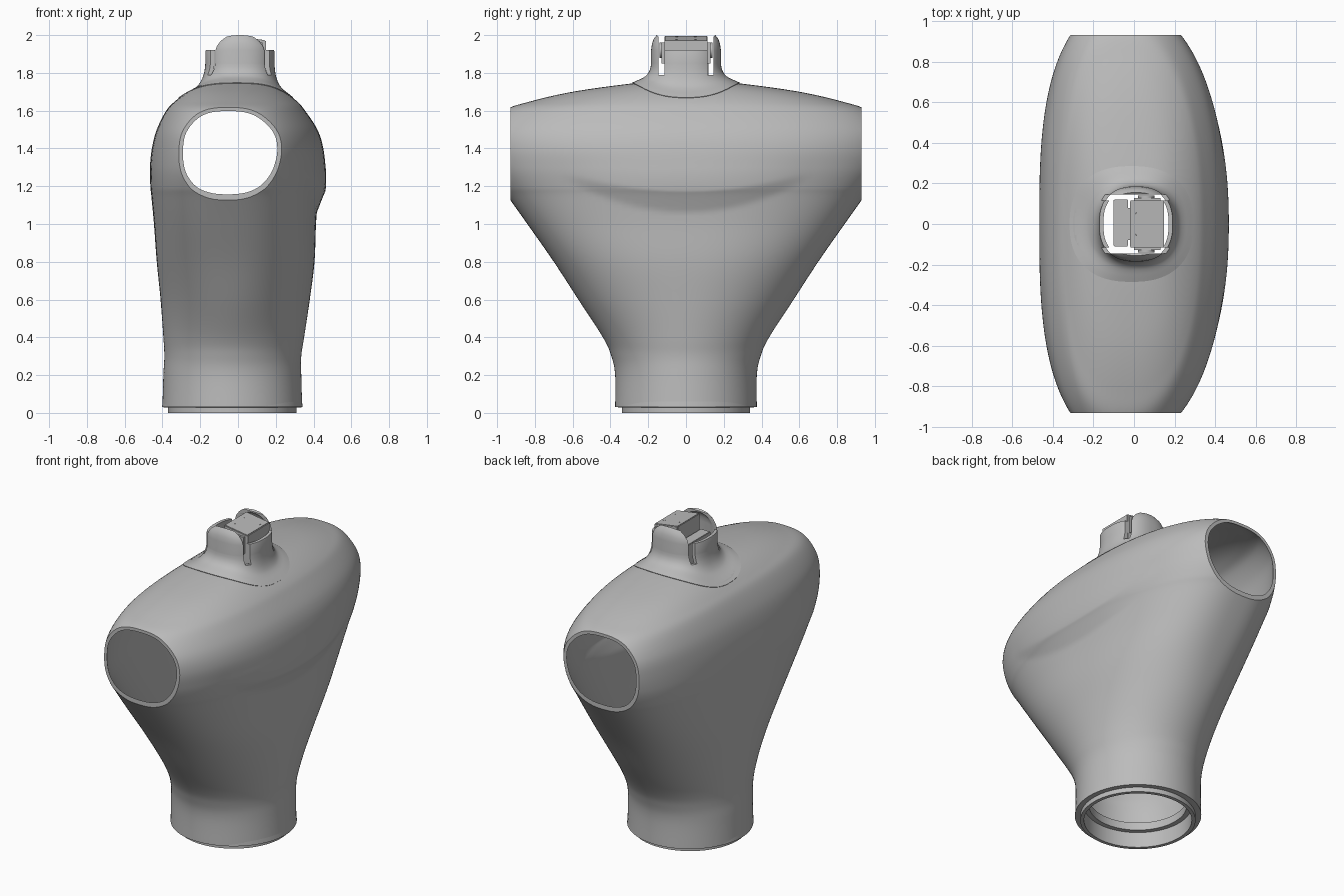
import bpy, bmesh, math
from mathutils import Vector

cube = bpy.data.objects.get("Cube")
if cube:
    bpy.data.objects.remove(cube, do_unlink=True)

SEG = 128
ARM_Y = 0.93


def material(name, value):
    mat = bpy.data.materials.new(name)
    mat.use_nodes = True
    color = (value, value, value, 1)
    mat.diffuse_color = color
    mat.node_tree.nodes["Principled BSDF"].inputs["Base Color"].default_value = color
    return mat


grey = material("plain grey", 0.5)


def finish(name, bm):
    bmesh.ops.recalc_face_normals(bm, faces=bm.faces)
    mesh = bpy.data.meshes.new(name)
    bm.to_mesh(mesh)
    bm.free()
    mesh.materials.append(grey)
    obj = bpy.data.objects.new(name, mesh)
    bpy.context.collection.objects.link(obj)
    return obj


def activate(obj):
    bpy.ops.object.select_all(action="DESELECT")
    obj.select_set(True)
    bpy.context.view_layer.objects.active = obj


def smooth(obj, degrees=35):
    activate(obj)
    bpy.ops.object.shade_smooth_by_angle(angle=math.radians(degrees))


def apply_modifier(obj, kind, **settings):
    mod = obj.modifiers.new(kind.title(), kind)
    for key, value in settings.items():
        setattr(mod, key, value)
    activate(obj)
    bpy.ops.object.modifier_apply(modifier=mod.name)


def thicken(obj, amount):
    apply_modifier(obj, "SOLIDIFY", thickness=amount, offset=-1, use_even_offset=True)


def loft(rings, closed=False):
    bm = bmesh.new()
    loops = [[bm.verts.new(p) for p in ring] for ring in rings]
    pairs = list(zip(loops, loops[1:]))
    if closed:
        pairs.append((loops[-1], loops[0]))
    for low, high in pairs:
        n = len(low)
        for i in range(n):
            j = (i + 1) % n
            bm.faces.new((low[i], low[j], high[j], high[i]))
    return bm


def superellipse(angle, a, b, power):
    c, s = math.cos(angle), math.sin(angle)
    return (math.copysign(abs(c) ** (2 / power), c) * a,
            math.copysign(abs(s) ** (2 / power), s) * b)


def spline(rows, steps):
    """Catmull-Rom interpolation through rows of values."""
    out = []
    for i in range(len(rows) - 1):
        quad = [rows[max(i - 1, 0)], rows[i], rows[i + 1], rows[min(i + 2, len(rows) - 1)]]
        for k in range(steps):
            t = k / steps
            out.append([b + t / 2 * (c - a + t * (2 * a - 5 * b + 4 * c - d + t * (3 * (b - c) + d - a)))
                        for a, b, c, d in zip(*quad)])
    return out + [list(rows[-1])]


def clamp(t):
    return min(max(t, 0), 1)


def step(t):
    t = clamp(t)
    return t * t * (3 - 2 * t)


def box(name, lo, hi, bevel=0.0, slope=0.0):
    lo, hi = Vector(lo), Vector(hi)
    bm = bmesh.new()
    bmesh.ops.create_cube(bm, size=1)
    for v in bm.verts:
        v.co = (lo + hi) / 2 + v.co * (hi - lo)
        v.co.z += slope * (v.co.x - lo.x)
    if bevel:
        bmesh.ops.bevel(bm, geom=bm.edges[:], offset=bevel, segments=2, affect="EDGES")
    return finish(name, bm)


def cylinder(name, center, radius, depth, axis):
    bm = bmesh.new()
    bmesh.ops.create_cone(bm, cap_ends=True, segments=32, radius1=radius, radius2=radius, depth=depth)
    turn = Vector((0, 0, 1)).rotation_difference(Vector(axis))
    for v in bm.verts:
        v.co = turn @ v.co + Vector(center)
    smooth(finish(name, bm))


# Torso shell: height, -x extent, +x extent, half width in y
profile = [
    (0.03, -0.4, 0.34, 0.375), (0.2, -0.395, 0.335, 0.375), (0.3, -0.39, 0.335, 0.395),
    (0.4, -0.395, 0.35, 0.44), (0.6, -0.41, 0.38, 0.57), (0.8, -0.43, 0.405, 0.7),
    (1.0, -0.445, 0.413, 0.84), (1.14, -0.458, 0.425, 0.94), (1.2, -0.464, 0.435, 0.985),
    (1.3, -0.466, 0.449, 1.045), (1.4, -0.456, 0.451, 1.075), (1.5, -0.43, 0.42, 1.06),
    (1.6, -0.38, 0.355, 0.965), (1.65, -0.333, 0.312, 0.82), (1.7, -0.265, 0.245, 0.6),
    (1.74, -0.18, 0.17, 0.32), (1.755, -0.1, 0.1, 0.15)]
rings = []
for z, x_min, x_max, half in spline(profile, 8):
    power = 2 + 0.6 * step((z - 0.4) / 0.7) - 0.2 * step((z - 1.15) / 0.25)
    ring = []
    for i in range(SEG):
        x, y = superellipse(math.tau * i / SEG, (x_max - x_min) / 2, half, power)
        # Chest fold: overhanging crescent on the +x side
        reach = max(0, 1 - (y / 0.65) ** 2)
        fold = 1.06 + 0.44 * y * y
        bulge = reach * clamp((z - fold) / (0.03 + 0.08 * reach)) * step((1.42 - z) / 0.25)
        if x > 0:
            x += 0.032 * bulge * min(1, x / 0.3)
        # Shoulders sweep towards -x
        sweep = 0.038 * min(1.3, (y / ARM_Y) ** 2)
        ring.append((x + (x_min + x_max) / 2 - sweep, y, z))
    rings.append(ring)
bm = loft(rings)
hole = []
for face in bm.faces:
    c = face.calc_center_median()
    if c.z > 1.6 and (abs(c.x + 0.012) / 0.28) ** 2.4 + (abs(c.y) / 0.26) ** 2.4 < 1:
        hole.append(face)
bmesh.ops.delete(bm, geom=hole, context="FACES")
torso = finish("torso_shell", bm)
thicken(torso, 0.018)

# Flat arm openings cut through the wall
bm = bmesh.new()
bm.from_mesh(torso.data)
for side in (-1, 1):
    cut = bmesh.ops.bisect_plane(bm, geom=bm.verts[:] + bm.edges[:] + bm.faces[:],
                                 plane_co=(0, side * ARM_Y, 0), plane_no=(0, side, 0), clear_outer=True)
    rim = [e for e in cut["geom_cut"] if isinstance(e, bmesh.types.BMEdge)]
    bmesh.ops.bridge_loops(bm, edges=rim)
bm.to_mesh(torso.data)
bm.free()
smooth(torso)

# Waist ring: stepped lip under the shell
lip = [(0.372, 0.03), (0.34, 0.03), (0.34, 0), (0.318, 0), (0.318, 0.1),
       (0.288, 0.1), (0.288, 0.15), (0.36, 0.15)]
rings = [[(r * math.cos(math.tau * i / SEG) - 0.03, r * math.sin(math.tau * i / SEG), z)
          for i in range(SEG)] for r, z in lip]
smooth(finish("waist_ring", loft(rings, closed=True)))

# Neck collar: flared foot resting on the torso, straight wall, rounded top
bpy.context.view_layer.update()
feet = []
for i in range(SEG):
    x, y = superellipse(math.tau * i / SEG, 0.305, 0.285, 2.4)
    hit, place, normal, index = torso.ray_cast((x - 0.012, y, 3), (0, 0, -1))
    feet.append(place.z + 0.004)
flare = [(0, 0), (0.25, 0.11), (0.5, 0.22), (0.7, 0.34), (0.86, 0.52), (0.96, 0.75), (1, 1)]
rings = []
for f, h in spline(flare, 3):
    ring = []
    for i, foot in enumerate(feet):
        x, y = superellipse(math.tau * i / SEG, 0.305 - 0.122 * f, 0.285 - 0.1 * f, 2.4)
        ring.append((x - 0.012 + 0.022 * f, y, foot + (1.85 - foot) * h))
    rings.append(ring)
for inset, z in [(0, 1.92), (0.005, 1.955), (0.015, 1.982), (0.03, 2.0)]:
    ring = []
    for i in range(SEG):
        x, y = superellipse(math.tau * i / SEG, 0.183 - inset, 0.185 - inset, 2.4)
        ring.append((x + 0.01, y, z - 1.6 * x * x * step((z - 1.9) / 0.1)))
    rings.append(ring)
collar = finish("neck_collar", loft(rings))
thicken(collar, 0.018)

# Side tabs: open the collar above them and slot it beside them
cuts = [((-0.4, -0.145, 1.92), (0.4, 0.145, 2.2))]
cuts += [((-0.4, y, 1.79), (0.4, y + 0.03, 2.1)) for y in (-0.145, 0.115)]
for lo, hi in cuts:
    cutter = box("collar_cutter", lo, hi)
    cutter.hide_render = True
    apply_modifier(collar, "BOOLEAN", object=cutter, operation="DIFFERENCE", solver="EXACT")
    bpy.data.objects.remove(cutter, do_unlink=True)
smooth(collar)

# Neck actuator held inside the collar, its top sloping down to +x
box("actuator_body", (-0.02, -0.115, 1.7), (0.148, 0.115, 1.997), 0.004, slope=-0.15)
box("actuator_bracket", (-0.1, -0.11, 1.72), (-0.03, 0.12, 1.9), 0.003)
box("actuator_spine", (-0.04, -0.08, 1.74), (-0.01, 0.08, 1.89))
for side, label in ((-1, "front"), (1, "back")):
    box(label + "_actuator_plate", (0, side * 0.122 - 0.007, 1.85), (0.13, side * 0.122 + 0.007, 1.96))
    cylinder(label + "_actuator_horn", (0.06, side * 0.13, 1.92), 0.04, 0.02, (0, 1, 0))
    for x in (0.015, 0.12):
        cylinder(label + "_actuator_screw", (x, side * 0.05, 1.994 - 0.15 * (x + 0.02)),
                 0.007, 0.008, (-0.15, 0, -1))
